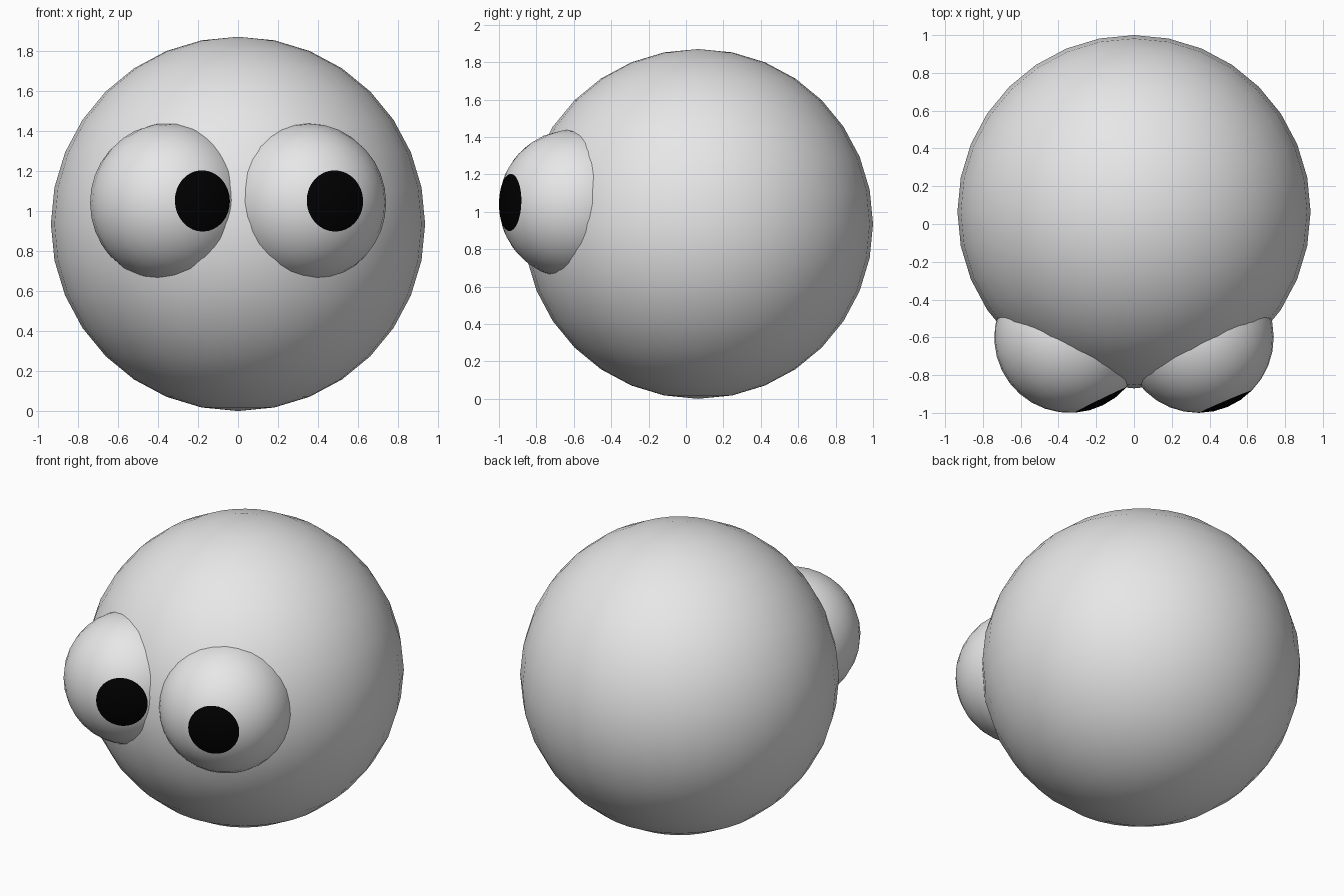
import bpy
from math import sin, cos, radians
from mathutils import Vector

cube = bpy.data.objects.get("Cube")
if cube:
    bpy.data.objects.remove(cube, do_unlink=True)


def material(name, color):
    mat = bpy.data.materials.new(name)
    mat.use_nodes = True
    mat.diffuse_color = (*color, 1)
    mat.node_tree.nodes["Principled BSDF"].inputs["Base Color"].default_value = (*color, 1)
    return mat


grey = material("light grey", (0.8, 0.8, 0.8))
black = material("black", (0.0, 0.0, 0.0))


def ball(name, radius, location):
    bpy.ops.mesh.primitive_uv_sphere_add(segments=32, ring_count=16,
                                         radius=radius, location=location)
    obj = bpy.context.object
    obj.name = name
    obj.data.materials.append(grey)
    bpy.ops.object.shade_smooth()
    return obj


def eye(name, x, turn, pitch):
    """Eyeball whose pole points along the gaze; the polar cap is the pupil."""
    radius = 0.4
    obj = ball(name, radius, (x, -0.6, 1.04))
    a, p = radians(turn), radians(pitch)
    gaze = Vector((sin(a) * cos(p), -cos(a) * cos(p), sin(p)))
    obj.rotation_mode = 'QUATERNION'
    obj.rotation_quaternion = gaze.to_track_quat('Z', 'Y')
    # Pupil: the first two rings of faces around the pole
    obj.data.materials.append(black)
    for face in obj.data.polygons:
        if face.center.z > radius * cos(radians(22.5)):
            face.material_index = 1


# Round body
ball("body", 0.935, (0, 0.065, 0.935))

# Both eyes glance toward the model's left
eye("right_eye", -0.34, 26, 1.5)
eye("left_eye", 0.34, 23, 1.5)
